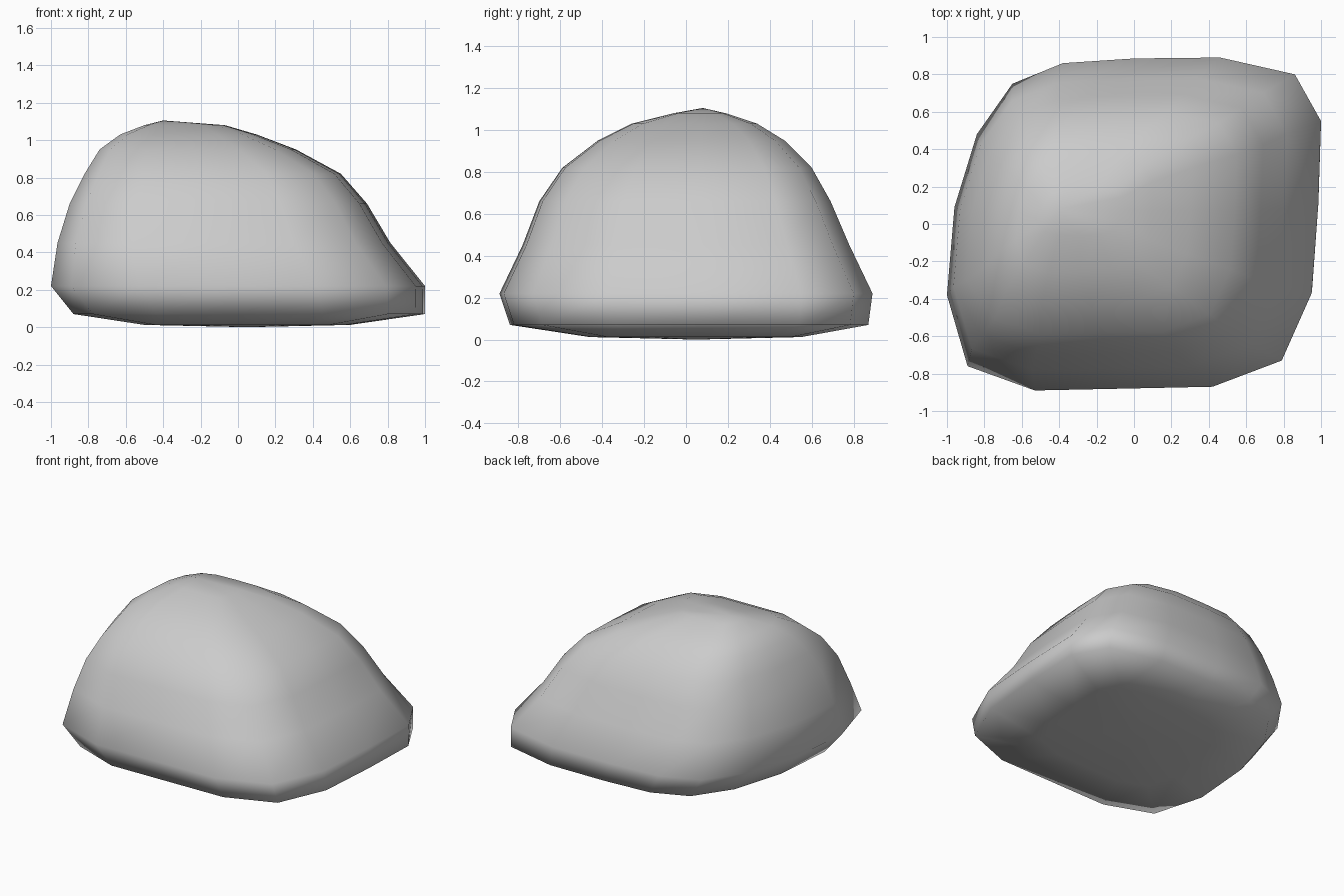
import bpy, bmesh

# Plan outline of the boulder at its widest level
OUTLINE = [(1.0, 0.55), (0.86, 0.80), (0.46, 0.89), (0.0, 0.885), (-0.38, 0.86),
           (-0.65, 0.75), (-0.84, 0.48), (-0.96, 0.09), (-1.0, -0.38), (-0.89, -0.76),
           (-0.53, -0.89), (-0.05, -0.88), (0.42, -0.87), (0.79, -0.73),
           (0.95, -0.37), (0.985, 0.10)]

# Level rings: z, x min, x max, y min, y max
RINGS = [(0.012, -0.50, 0.60, -0.46, 0.55),
         (0.07, -0.88, 1.00, -0.84, 0.87),
         (0.22, -1.00, 1.00, -0.89, 0.89),
         (0.45, -0.965, 0.815, -0.78, 0.78),
         (0.66, -0.90, 0.69, -0.70, 0.69),
         (0.82, -0.82, 0.55, -0.59, 0.60),
         (0.95, -0.74, 0.31, -0.42, 0.47),
         (1.03, -0.63, 0.10, -0.26, 0.34),
         (1.08, -0.50, -0.07, -0.06, 0.19)]


def fit(t, half, lo, hi):
    return (lo + hi) / 2 + t / half * (hi - lo) / 2


bm = bmesh.new()
loops = [[bm.verts.new((fit(x, 1.0, x0, x1), fit(y, 0.89, y0, y1), z))
          for x, y in OUTLINE] for z, x0, x1, y0, y1 in RINGS]
n = len(OUTLINE)

# Sides
for a, b in zip(loops, loops[1:]):
    for i in range(n):
        j = (i + 1) % n
        bm.faces.new((a[i], a[j], b[j], b[i]))

# Underside and crown
for loop, tip in ((loops[0], (0.05, 0.05, 0.0)), (loops[-1], (-0.40, 0.08, 1.105))):
    centre = bm.verts.new(tip)
    for i in range(n):
        bm.faces.new((loop[i], loop[(i + 1) % n], centre))

bmesh.ops.recalc_face_normals(bm, faces=bm.faces)
for f in bm.faces:
    f.smooth = True
mesh = bpy.data.meshes.new("boulder")
bm.to_mesh(mesh)
bm.free()
bpy.context.collection.objects.link(bpy.data.objects.new("boulder", mesh))
